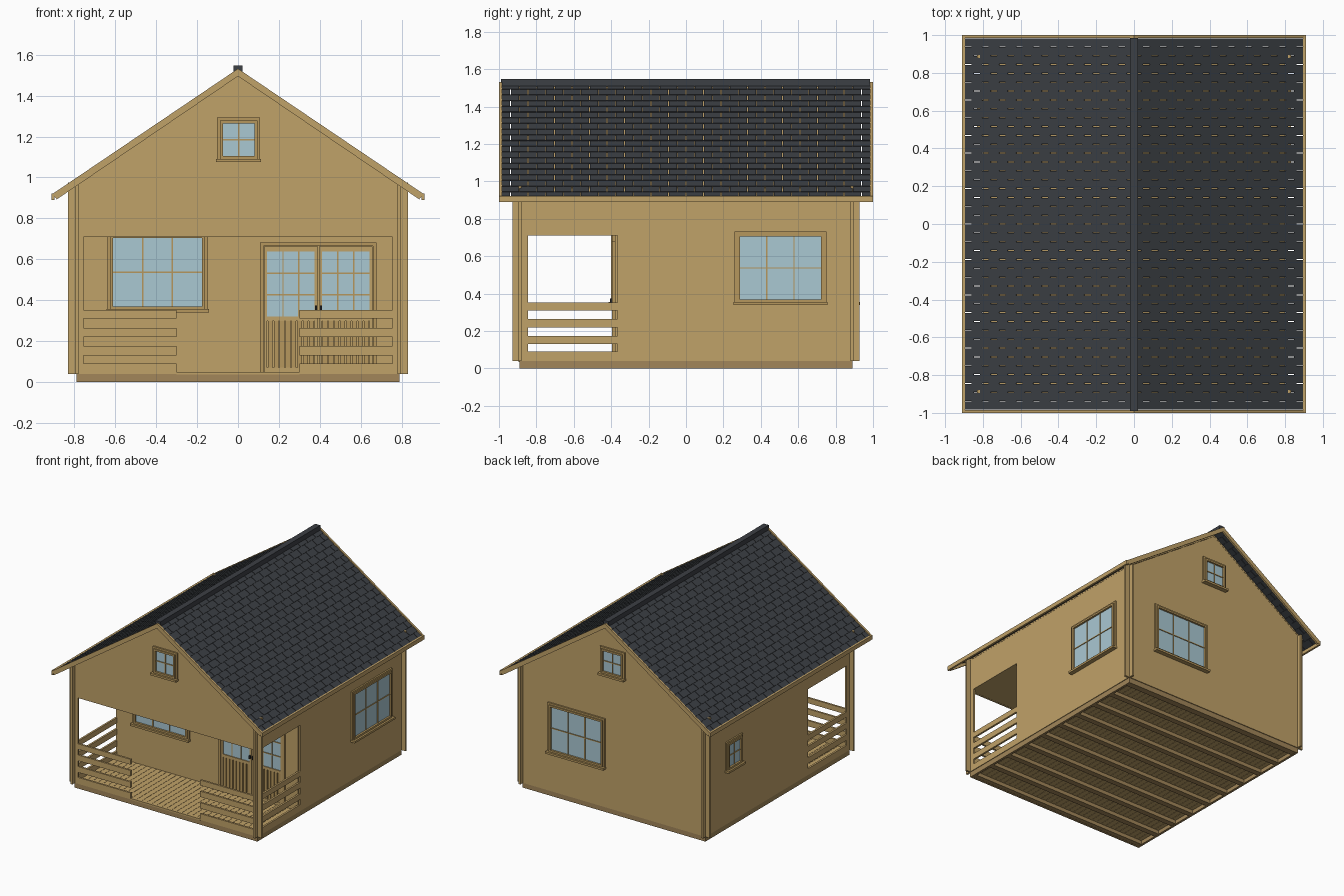
import bpy, bmesh, math
from mathutils import Matrix, Vector

if "Cube" in bpy.data.objects:
    bpy.data.objects.remove(bpy.data.objects["Cube"])


def material(name, rgb):
    m = bpy.data.materials.new(name)
    m.diffuse_color = (*rgb, 1)
    m.use_nodes = True
    m.node_tree.nodes["Principled BSDF"].inputs["Base Color"].default_value = m.diffuse_color
    return m


WOOD = material("wood", (0.53, 0.36, 0.14))
TRIM = material("trim_wood", (0.47, 0.31, 0.11))
BASE = material("base_wood", (0.36, 0.24, 0.10))
GLASS = material("glass", (0.40, 0.58, 0.65))
SLATE = material("shingle", (0.045, 0.05, 0.058))
IRON = material("iron", (0.02, 0.02, 0.02))


def finish(name, bm, mat, matrix=None):
    if matrix:
        bm.transform(matrix)
    bmesh.ops.recalc_face_normals(bm, faces=bm.faces)
    me = bpy.data.meshes.new(name)
    bm.to_mesh(me)
    bm.free()
    me.materials.append(mat)
    ob = bpy.data.objects.new(name, me)
    bpy.context.collection.objects.link(ob)
    return ob


def boxes(name, mat, items, matrix=None):
    """Each item: x0, x1, y0, y1, z0, z1"""
    bm = bmesh.new()
    for x0, x1, y0, y1, z0, z1 in items:
        m = Matrix.Translation(((x0 + x1) / 2, (y0 + y1) / 2, (z0 + z1) / 2)) \
            @ Matrix.Diagonal((x1 - x0, y1 - y0, z1 - z0, 1))
        bmesh.ops.create_cube(bm, size=1, matrix=m)
    return finish(name, bm, mat, matrix)


def prism(name, mat, pts, y0, y1):
    """Extrude an xz profile from y0 to y1"""
    bm = bmesh.new()
    f = bm.faces.new([bm.verts.new((x, y0, z)) for x, z in pts])
    r = bmesh.ops.extrude_face_region(bm, geom=[f])
    bmesh.ops.translate(bm, vec=(0, y1 - y0, 0),
                        verts=[v for v in r["geom"] if isinstance(v, bmesh.types.BMVert)])
    return finish(name, bm, mat)


def mirrored(pts):
    return pts + [(-x, z) for x, z in reversed(pts) if x != 0]


def wall_frame(angle, dist):
    # local: u along the wall, -y outwards
    return Matrix.Rotation(math.radians(angle), 4, 'Z') @ Matrix.Translation((0, -dist, 0))


def muntins(u0, u1, z0, z1, cols, rows, w=0.007, out=-0.010):
    bars = [(u0 + (u1 - u0) * i / cols - w / 2, u0 + (u1 - u0) * i / cols + w / 2, out, 0, z0, z1)
            for i in range(1, cols)]
    bars += [(u0, u1, out, 0, z0 + (z1 - z0) * j / rows - w / 2, z0 + (z1 - z0) * j / rows + w / 2)
             for j in range(1, rows)]
    return bars


def surround(u0, u1, z0, z1, w, out):
    return [(u0 - w, u0, out, 0, z0 - w, z1 + w), (u1, u1 + w, out, 0, z0 - w, z1 + w),
            (u0, u1, out, 0, z1, z1 + w), (u0, u1, out, 0, z0 - w, z0)]


def window(name, u, z0, z1, width, cols, rows, frame):
    a, b = u - width / 2, u + width / 2
    boxes(name + "_glass", GLASS, [(a, b, -0.005, 0.002, z0, z1)], frame)
    boxes(name + "_bars", TRIM, muntins(a, b, z0, z1, cols, rows), frame)
    boxes(name + "_frame", TRIM, surround(a, b, z0, z1, 0.014, -0.02)
          + surround(a - 0.014, b + 0.014, z0, z1 + 0.014, 0.014, -0.012)
          + [(a - 0.033, b + 0.033, -0.035, 0, z0 - 0.03, z0 - 0.014)], frame)


# base frame, joists and floor boards
joists = [(-0.78, 0.78, y - 0.022, y + 0.022, 0.001, 0.03)
          for y in [-0.86 + 1.72 * i / 9 for i in range(10)]]
boxes("joists", BASE, joists)
boxes("base_frame", BASE, [(-0.79, 0.79, s * 0.88 - 0.009, s * 0.88 + 0.009, 0, 0.04) for s in (-1, 1)]
      + [(s * 0.781 - 0.009, s * 0.781 + 0.009, -0.875, 0.875, 0, 0.04) for s in (-1, 1)])
n = 36
pitch = 1.56 / n
boxes("floor_boards", WOOD, [(-0.78 + i * pitch, -0.78 + (i + 1) * pitch - 0.002, -0.88, 0.88, 0.03, 0.044)
                             for i in range(n)])

# walls, with crossed corners running past each other
X, Y, T = 0.795, 0.895, 0.015
RAILS = [(0.04, 0.09), (0.13, 0.175), (0.22, 0.265), (0.31, 0.352)]
for s, side in ((-1, "left"), (1, "right")):
    xa, xb = sorted((s * X, s * (X - T)))
    boxes(side + "_wall", WOOD, [(xa, xb, -0.366, 0.928, 0.04, 0.71),
                                 (xa, xb, -0.928, -0.845, 0.04, 0.71),
                                 (xa, xb, -0.928, 0.928, 0.71, 0.965)])
    boxes(side + "_porch_rails", WOOD, [(xa, xb, -0.845, -0.366, a, b) for a, b in RAILS])
    ra, rb = sorted((s * 0.755, s * 0.3))
    boxes(side + "_front_rails", WOOD, [(ra, rb, -Y, -Y + T, a, b) for a, b in RAILS])
    pa, pb = sorted((s * 0.755, s * 0.83))
    boxes(side + "_front_post", WOOD, [(pa, pb, -Y, -Y + T, 0.04, 0.71)])
boxes("porch_sill", WOOD, [(-0.3, 0.3, -Y, -Y + T, 0.036, 0.048)])
top = [(0.83, 0.975), (0.80, 0.975), (0.79, 0.965), (0, 1.5)]
prism("front_gable", WOOD, mirrored([(0.83, 0.71)] + top), -Y, -Y + T)
prism("back_wall", WOOD, mirrored([(0.83, 0.04)] + top), Y - T, Y)
prism("porch_back_wall", WOOD, mirrored([(0.785, 0.04), (0.785, 0.96), (0, 1.49)]), -0.38, -0.366)
boxes("porch_ceiling", WOOD, [(-0.785, 0.785, -0.885, -0.37, 0.711, 0.725)])

# windows
front, porch = wall_frame(0, Y), wall_frame(0, 0.38)
right, back, left = wall_frame(90, X), wall_frame(180, Y), wall_frame(-90, X)
window("porch_window", -0.393, 0.37, 0.705, 0.435, 3, 2, porch)
window("right_window", 0.505, 0.37, 0.705, 0.435, 3, 2, right)
window("back_window", -0.315, 0.37, 0.705, 0.435, 3, 2, back)
window("front_attic_window", 0.003, 1.105, 1.265, 0.155, 2, 2, front)
window("back_attic_window", -0.003, 1.105, 1.265, 0.155, 2, 2, back)
window("small_left_window", -0.55, 0.48, 0.655, 0.145, 2, 2, left)

# double door
boxes("door_frame", TRIM, [(0.108, 0.125, -0.015, 0, 0.045, 0.682), (0.66, 0.678, -0.015, 0, 0.045, 0.682),
                           (0.125, 0.66, -0.015, 0, 0.664, 0.682)], porch)
for name, u0 in (("left_door", 0.127), ("right_door", 0.395)):
    u1 = u0 + 0.263
    a, b = u0 + 0.016, u1 - 0.016
    boxes(name + "_leaf", WOOD, [(u0, a, -0.012, 0, 0.048, 0.662), (b, u1, -0.012, 0, 0.048, 0.662),
                                 (a, b, -0.012, 0, 0.048, 0.07), (a, b, -0.012, 0, 0.298, 0.32),
                                 (a, b, -0.012, 0, 0.638, 0.662)], porch)
    boxes(name + "_glass", GLASS, [(a, b, -0.005, 0.002, 0.32, 0.638)], porch)
    boxes(name + "_bars", TRIM, muntins(a, b, 0.32, 0.638, 3, 3), porch)
    w = (b - a) / 8
    boxes(name + "_slats", TRIM, [(a + i * w + 0.003, a + (i + 1) * w - 0.003, -0.009, 0, 0.07, 0.298)
                                  for i in range(8)], porch)
boxes("door_handles", IRON, [(0.376, 0.386, -0.025, -0.01, 0.35, 0.375),
                             (0.4, 0.41, -0.025, -0.01, 0.35, 0.375)], porch)

# roof: inner deck, barge boards, eave boards
SLOPE = math.atan2(0.615, 0.91)
deck = [(0, 1.512), (0.8, 0.971), (0.8, 0.961), (0, 1.502)]
barge = [(0, 1.532), (0.908, 0.919), (0.886, 0.893), (0, 1.495)]
for s, side in ((-1, "left"), (1, "right")):
    prism(side + "_roof_deck", WOOD, [(s * x, z) for x, z in deck], -Y, Y)
    for y, end in ((-0.9925, "front"), (0.9925, "back")):
        prism(f"{side}_{end}_barge_board", WOOD, [(s * x, z) for x, z in barge], y - 0.0075, y + 0.0075)
    xa, xb = sorted((s * 0.896, s * 0.911))
    boxes(side + "_eave_board", WOOD, [(xa, xb, -1, 1, 0.89, 0.922)])

# shingle tabs, half-offset from row to row, each row lapping the one below
rows, tabs = 20, 21
step, tw = 1.088 / rows, 1.97 / tabs
for s, side in ((-1, "left"), (1, "right")):
    bm = bmesh.new()
    for r in range(rows):
        off = (r % 2) * tw / 2
        for k in range(-1, tabs):
            y0, y1 = max(-0.985, -0.985 + off + k * tw), min(0.985, -0.985 + off + (k + 1) * tw)
            if y1 - y0 < 0.01:
                continue
            d = (r + 0.45) * step
            m = (Matrix.Translation((0, (y0 + y1) / 2, 1.522)) @ Matrix.Rotation(SLOPE, 4, 'Y')
                 @ Matrix.Translation((d, 0, 0)) @ Matrix.Rotation(-0.07, 4, 'Y')
                 @ Matrix.Diagonal((step * 1.15, y1 - y0 - 0.004, 0.005, 1)))
            bmesh.ops.create_cube(bm, size=1, matrix=m)
    finish(side + "_shingles", bm, SLATE, Matrix.Diagonal((s, 1, 1, 1)))
boxes("ridge_cap", SLATE, [(-0.022, 0.022, -0.99, 0.985, 1.53, 1.547)])
prism("ridge_filler", SLATE, mirrored([(0.022, 1.53), (0.022, 1.508), (0, 1.515)])[:2]
      + [(0, 1.515), (-0.022, 1.508), (-0.022, 1.53)], -0.984, 0.984)
